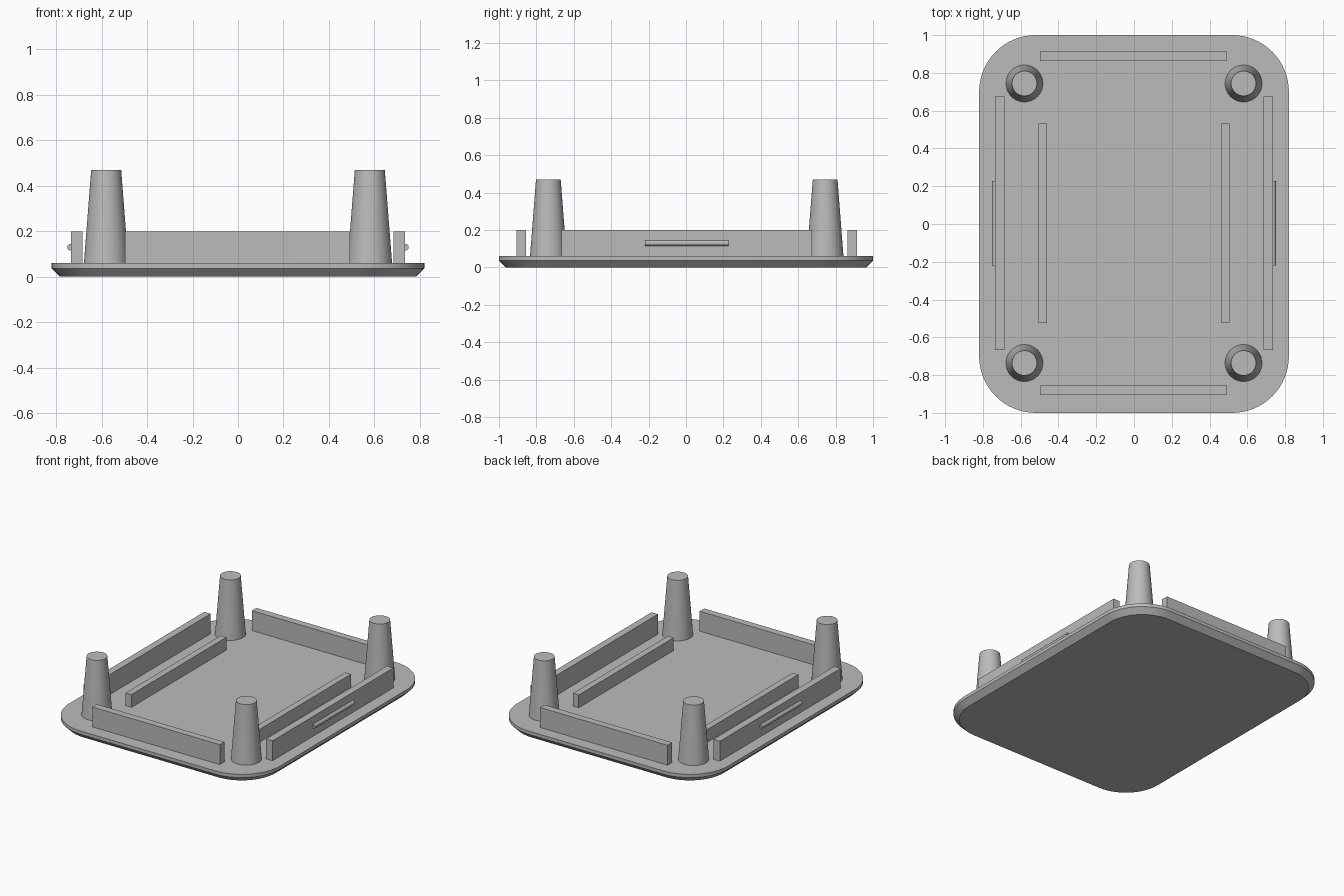
import bpy, bmesh, math
from mathutils import Matrix

cube = bpy.data.objects.get("Cube")
if cube:
    bpy.data.objects.remove(cube, do_unlink=True)

grey = bpy.data.materials.new("plain grey")
grey.use_nodes = True
colour = (0.5, 0.5, 0.5, 1)
grey.diffuse_color = colour
grey.node_tree.nodes["Principled BSDF"].inputs["Base Color"].default_value = colour

FLOOR = 0.06   # top of the base plate
SHIFT = 0.004  # features sit slightly toward the back


def finish(name, bm, smooth=False):
    bmesh.ops.recalc_face_normals(bm, faces=bm.faces)
    mesh = bpy.data.meshes.new(name)
    bm.to_mesh(mesh)
    bm.free()
    mesh.materials.append(grey)
    obj = bpy.data.objects.new(name, mesh)
    bpy.context.collection.objects.link(obj)
    if smooth:
        bpy.ops.object.select_all(action='DESELECT')
        obj.select_set(True)
        bpy.context.view_layer.objects.active = obj
        bpy.ops.object.shade_smooth_by_angle(angle=math.radians(30))
    return obj


def box(name, centre, size):
    bm = bmesh.new()
    bmesh.ops.create_cube(bm, size=1, matrix=Matrix.Translation(centre) @ Matrix.Diagonal((*size, 1)))
    return finish(name, bm)


def cone(name, r1, r2, depth, matrix, sides=48):
    bm = bmesh.new()
    bmesh.ops.create_cone(bm, cap_ends=True, segments=sides, radius1=r1, radius2=r2,
                          depth=depth, matrix=matrix)
    return finish(name, bm, True)


def rounded_outline(half_x, half_y, radius, steps=16):
    points = []
    for i, (sx, sy) in enumerate(((1, 1), (-1, 1), (-1, -1), (1, -1))):
        for k in range(steps + 1):
            a = math.pi / 2 * (i + k / steps)
            points.append((sx * (half_x - radius) + radius * math.cos(a),
                           sy * (half_y - radius) + radius * math.sin(a)))
    return points


# Base plate: rounded rectangle with a chamfered underside
bm = bmesh.new()
rings = []
for z, inset in ((0, 0.037), (0.037, 0), (FLOOR, 0)):
    outline = rounded_outline(0.82 - inset, 1 - inset, 0.3 - inset)
    rings.append([bm.verts.new((x, y, z)) for x, y in outline])
bm.faces.new(rings[0][::-1])
bm.faces.new(rings[-1])
for low, high in zip(rings, rings[1:]):
    for i in range(len(low)):
        j = (i + 1) % len(low)
        bm.faces.new((low[i], low[j], high[j], high[i]))
finish("base_plate", bm, True)

# Upright walls sink a little into the plate
SINK = 0.01
wall_z, wall_h = (0.2 + FLOOR - SINK) / 2, 0.2 - FLOOR + SINK
rib_z, rib_h = (0.15 + FLOOR - SINK) / 2, 0.15 - FLOOR + SINK

for side, end in ((1, "back"), (-1, "front")):
    box(end + "_wall", (-0.002, side * 0.885 + SHIFT, wall_z), (0.99, 0.05, wall_h))

for side, label in ((1, "left"), (-1, "right")):
    box(label + "_wall", (side * 0.71, SHIFT, wall_z), (0.05, 1.34, wall_h))
    box(label + "_inner_rib", (side * 0.484, SHIFT, rib_z), (0.045, 1.054, rib_h))
    # Rounded snap ridge on the outer face of the wall
    cone(label + "_snap_ridge", 0.015, 0.015, 0.445,
         Matrix.Translation((side * 0.736, SHIFT, 0.13)) @ Matrix.Rotation(math.pi / 2, 4, 'X'), 24)
    # Tapered corner posts
    for depth, end in ((1, "back"), (-1, "front")):
        cone(f"{end}_{label}_post", 0.098, 0.066, 0.47 - FLOOR,
             Matrix.Translation((side * 0.58, depth * 0.74 + SHIFT, (0.47 + FLOOR) / 2)))
